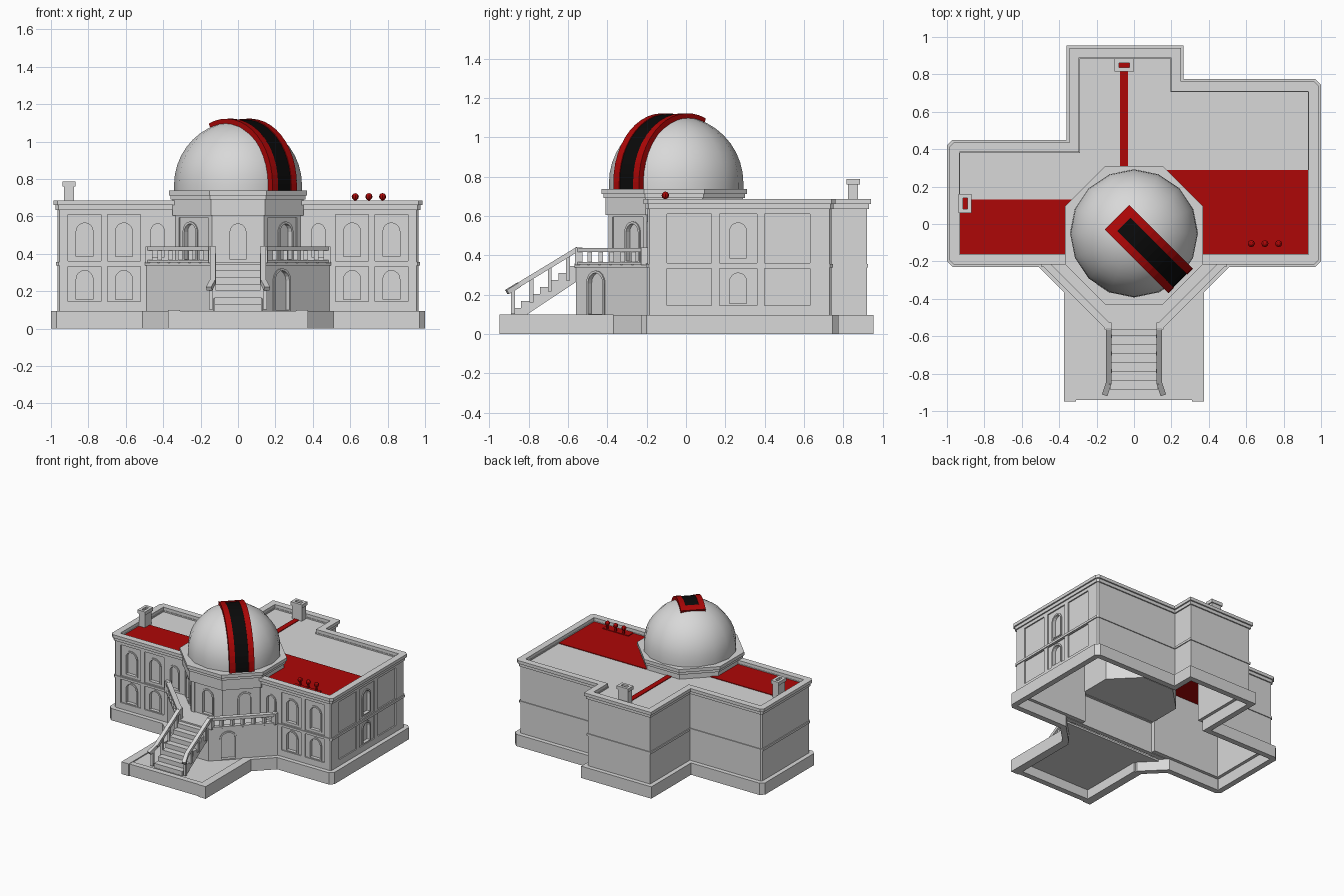
import bpy, bmesh, math
from mathutils import Matrix, Vector

cube = bpy.data.objects.get("Cube")
if cube:
    bpy.data.objects.remove(cube)


def material(name, rgb):
    m = bpy.data.materials.new(name)
    m.use_nodes = True
    m.diffuse_color = (*rgb, 1)
    m.node_tree.nodes["Principled BSDF"].inputs["Base Color"].default_value = (*rgb, 1)
    return m


STONE = material("pale stone", (0.69, 0.69, 0.69))
RED = material("roof red", (0.42, 0.002, 0.002))
BLACK = material("slit black", (0.003, 0.003, 0.003))


# ---- helpers ----
def prism(bm, pts, z0, z1, M=Matrix(), inner=None):
    """Extrude a counter-clockwise outline; with an inner outline it becomes a ring."""
    def loop(points, z):
        return [bm.verts.new(M @ Vector((x, y, z))) for x, y in points]
    n = len(pts)
    lo, hi = loop(pts, z0), loop(pts, z1)
    if inner:
        ilo, ihi = loop(inner, z0), loop(inner, z1)
    else:
        bm.faces.new(hi)
        bm.faces.new(lo[::-1])
    for i in range(n):
        j = (i + 1) % n
        bm.faces.new((lo[i], lo[j], hi[j], hi[i]))
        if inner:
            bm.faces.new((ilo[j], ilo[i], ihi[i], ihi[j]))
            bm.faces.new((hi[i], hi[j], ihi[j], ihi[i]))
            bm.faces.new((lo[j], lo[i], ilo[i], ilo[j]))


def rect(x0, x1, y0, y1):
    return [(x0, y0), (x1, y0), (x1, y1), (x0, y1)]


def box(bm, x0, x1, y0, y1, z0, z1):
    prism(bm, rect(x0, x1, y0, y1), z0, z1)


def beam(bm, p, q, w, h):
    p, q = Vector(p), Vector(q)
    d = (q - p).normalized()
    side = Vector((0, 0, 1)).cross(d).normalized()
    M = Matrix((d, side, d.cross(side))).transposed().to_4x4()
    M.translation = p
    prism(bm, rect(0, (q - p).length, -w / 2, w / 2), -h / 2, h / 2, M)


def inset(pts, d):
    out, n = [], len(pts)
    for i in range(n):
        a, b, c = (Vector(pts[k % n]) for k in (i - 1, i, i + 1))
        u, v = (b - a).normalized(), (c - b).normalized()
        nu, nv = Vector((-u.y, u.x)), Vector((-v.y, v.x))
        out.append(tuple(b + (nu + nv) * d / (1 + nu.dot(nv))))
    return out


def finish(bm, name, mat):
    bmesh.ops.recalc_face_normals(bm, faces=bm.faces)
    me = bpy.data.meshes.new(name)
    bm.to_mesh(me)
    bm.free()
    me.materials.append(mat)
    ob = bpy.data.objects.new(name, me)
    bpy.context.collection.objects.link(ob)
    return ob


def part(name, mat, *prisms):
    bm = bmesh.new()
    for args in prisms:
        prism(bm, *args)
    return finish(bm, name, mat)


def ring_part(name, outline, a, b, z0, z1):
    return part(name, STONE, (inset(outline, a), z0, z1, Matrix(), inset(outline, b)))


def cut(ob, cutter):
    mod = ob.modifiers.new("cut", 'BOOLEAN')
    mod.operation, mod.solver, mod.object = 'DIFFERENCE', 'EXACT', cutter
    dg = bpy.context.evaluated_depsgraph_get()
    me = bpy.data.meshes.new_from_object(ob.evaluated_get(dg))
    ob.modifiers.clear()
    ob.data = me


def facing(x, y, degrees):
    """Local x along the wall, local y up, local z outward."""
    a = math.radians(degrees)
    n = Vector((math.cos(a), math.sin(a), 0))
    M = Matrix((Vector((-n.y, n.x, 0)), Vector((0, 0, 1)), n)).transposed().to_4x4()
    M.translation = (x, y, 0)
    return M


def arch(w, z0, z1):
    r = w / 2
    top = [(r * math.cos(math.pi * i / 8), z1 - r + r * math.sin(math.pi * i / 8)) for i in range(9)]
    return [(-r, z0), (r, z0)] + top


def octagon(r):
    k = r / math.cos(math.pi / 8)
    return [(k * math.cos(math.pi * (i + .5) / 4), CY + k * math.sin(math.pi * (i + .5) / 4)) for i in range(8)]


# ---- outlines ----
CY, C = -0.06, 0.03
ALONG_X = facing(0, 0, 0)
LEFT = [(-1, 0.45 - C), (-1, -0.23 + C), (-1 + C, -0.23)]
RIGHT = [(1 - C, -0.23), (1, -0.23 + C), (1, 0.775 - C), (1 - C, 0.775)]
BACK = [(0.265, 0.775), (0.265, 0.955), (-0.36, 0.955), (-0.36, 0.45), (-1 + C, 0.45)]
PORCH = [(-0.51, -0.23), (-0.37, -0.37), (-0.37, -0.94), (0.37, -0.94), (0.37, -0.37), (0.51, -0.23)]
BUILDING = LEFT + RIGHT + BACK
TERRACE = [(-0.49, -0.2), (-0.13, -0.56), (0.13, -0.56), (0.49, -0.2)]

# ---- base, walls and mouldings ----
ring_part("plinth", LEFT + PORCH + RIGHT + BACK, 0, 0.045, 0, 0.095)
part("porch_floor", STONE, (inset(PORCH, 0.01), 0.075, 0.09))
part("porch_kerbs", STONE, *[(rect(x, x + 0.065, -0.948, -0.37), 0, 0.098) for x in (-0.375, 0.31)])
walls = ring_part("walls", BUILDING, 0.035, 0.07, 0.09, 0.66)
ring_part("string_course", BUILDING, 0.028, 0.05, 0.337, 0.355)
ring_part("frieze", BUILDING, 0.025, 0.05, 0.635, 0.66)
ring_part("parapet", BUILDING, 0.014, 0.066, 0.66, 0.685)
terrace = ring_part("terrace_walls", TERRACE, 0, 0.035, 0.09, 0.34)
part("terrace_deck", STONE, (inset(TERRACE, -0.006), 0.337, 0.357))
tower = part("tower", STONE, (octagon(0.335), 0.34, 0.61))
for i, (r, z0, z1) in enumerate([(0.35, 0.605, 0.695), (0.36, 0.69, 0.712), (0.37, 0.712, 0.738)]):
    part(f"tower_cornice_{i + 1}", STONE, (octagon(r), z0, z1))

# ---- recessed panels and arched windows ----
panels, holes, frames = bmesh.new(), bmesh.new(), bmesh.new()
ROWS = ((0.145, 0.333, 0.155, 0.31), (0.36, 0.61, 0.385, 0.565))


def window(M, w, z0, z1, face):
    prism(holes, arch(w, z0, z1), face - 0.02, face + 0.03, M)
    prism(frames, arch(w + 0.025, z0 - 0.008, z1 + 0.012), face - 0.003, face + 0.007, M, arch(w, z0, z1))


for p0, p1, z0, z1 in ROWS:
    for x in (-0.82, -0.61, 0.61, 0.82):
        M = facing(x, -0.195, -90)
        prism(panels, rect(-0.088, 0.088, p0, p1), -0.01, 0.03, M)
        window(M, 0.09, z0, z1, -0.01)
    for y, half in ((0.017, 0.113), (0.265, 0.095), (0.515, 0.115)):
        M = facing(0.965, y, 0)
        prism(panels, rect(-half, half, p0, p1), -0.01, 0.03, M)
        if half == 0.095:
            window(M, 0.085, z0, z1, -0.01)
for x in (-0.43, 0.43):
    window(facing(x, -0.195, -90), 0.07, 0.38, 0.56, 0)
for a, shift in ((-135, -0.03), (-90, 0), (-45, 0.03)):
    M = facing(0, CY, a)
    prism(panels, rect(-0.11, 0.11, 0.3, 0.595), 0.327, 0.36, M)
    window(M @ Matrix.Translation((shift, 0, 0)), 0.085, 0.37, 0.56, 0.327)
window(facing(0.233, -0.457, -45), 0.105, 0.1, 0.31, 0)

panel_cutter = finish(panels, "panel_cutter", STONE)
hole_cutter = finish(holes, "window_cutter", STONE)
passage_cutter = part("passage_cutter", STONE, (rect(-0.33, 0.33, -0.3, -0.1), 0.05, 0.6))
finish(frames, "window_frames", STONE)
for ob, cutters in ((walls, (passage_cutter, panel_cutter, hole_cutter)),
                    (tower, (panel_cutter, hole_cutter)), (terrace, (hole_cutter,))):
    for cutter in cutters:
        cut(ob, cutter)
for ob in (panel_cutter, hole_cutter, passage_cutter):
    bpy.data.objects.remove(ob)

# ---- roof ----
part("roof", STONE, (inset(BUILDING, 0.06), 0.635, 0.65))
part("red_roof_panels", RED, (rect(-0.933, -0.2, -0.163, 0.13), 0.63, 0.655),
     (rect(0.15, 0.933, -0.163, 0.29), 0.63, 0.655), (rect(-0.075, -0.033, 0.2, 0.84), 0.648, 0.655))
for i, (x, y, w, d) in enumerate([(-0.903, 0.11, 0.026, 0.043), (-0.052, 0.85, 0.043, 0.026)]):
    def around(g):
        return rect(x - w - g, x + w + g, y - d - g, y + d + g)
    part(f"chimney_{i + 1}", STONE, (around(0), 0.64, 0.765, Matrix(), around(-0.014)),
         (around(0.008), 0.76, 0.787, Matrix(), around(-0.014)))
    part(f"chimney_lining_{i + 1}", RED, (around(-0.012), 0.65, 0.76))

# ---- three roof vents ----
bm = bmesh.new()
box(bm, 0.58, 0.81, -0.163, -0.095, 0.65, 0.66)
for x in (0.627, 0.7, 0.773):
    box(bm, x - 0.006, x + 0.006, -0.111, -0.099, 0.65, 0.7)
    bmesh.ops.create_uvsphere(bm, u_segments=8, v_segments=6, radius=0.019,
                              matrix=Matrix.Translation((x, -0.105, 0.705)))
finish(bm, "roof_vents", RED)

# ---- dome and its slit ----
R, DY, DZ = 0.342, -0.05, 0.768
bm = bmesh.new()
prof = [bm.verts.new((R, DY, 0.735))]
prof += [bm.verts.new((R * math.cos(t), DY, DZ + R * math.sin(t))) for t in (math.pi * i / 20 for i in range(11))]
edges = [bm.edges.new(e) for e in zip(prof, prof[1:])]
bmesh.ops.spin(bm, geom=prof + edges, cent=(0, DY, 0), axis=(0, 0, 1), angle=2 * math.pi, steps=16)
bmesh.ops.remove_doubles(bm, verts=bm.verts, dist=0.0005)
dome = finish(bm, "dome", STONE)
bpy.context.view_layer.objects.active = dome
dome.select_set(True)
bpy.ops.object.shade_smooth_by_angle(angle=math.radians(40))


def band(r0, r1, start, end):
    def arc(r):
        pts = [math.radians(start + (end - start) * i / 14) for i in range(15)]
        foot = [(r, -0.035)] if start == 0 else []
        return foot + [(r * math.cos(t), r * math.sin(t)) for t in pts]
    return arc(r1) + arc(r0)[::-1]


SLIT = Matrix.Translation((0.002, -0.057, 0.772)) @ facing(0, 0, -135)
part("slit_frame", RED, (band(0.3, 0.35, 0, 112), 0.05, 0.092, SLIT),
     (band(0.3, 0.35, 0, 112), -0.092, -0.05, SLIT), (band(0.3, 0.35, 103, 112), -0.05, 0.05, SLIT))
part("slit", BLACK, (band(0.3, 0.346, 0, 104), -0.051, 0.051, SLIT))

# ---- front stairs ----
N, run, rise = 7, 0.048, 0.25 / 7
profile = [(-0.55, 0.27), (-0.55, 0.347)]
for i in range(N):
    profile += [(-0.6 - run * i, 0.345 - rise * i), (-0.6 - run * i, 0.345 - rise * (i + 1))]
profile += [(-0.83, 0.085)]
part("stairs", STONE, (profile, -0.125, 0.125, ALONG_X))

# ---- balustrades ----
bm = bmesh.new()
for s in (-1, 1):
    a, b = Vector((s * 0.475, -0.21, 0)), Vector((s * 0.14, -0.545, 0))
    for z, h in ((0.427, 0.022), (0.36, 0.012)):
        beam(bm, a + Vector((0, 0, z)), b + Vector((0, 0, z)), 0.038, h)
    for i in range(7):
        p = a.lerp(b, i / 6)
        w = 0.019 if i in (0, 6) else 0.012
        box(bm, p.x - w, p.x + w, p.y - w, p.y + w, 0.35, 0.44 if w > 0.015 else 0.42)
    top, low, end = (s * 0.135, -0.55, 0.432), (s * 0.135, -0.85, 0.25), (s * 0.155, -0.91, 0.213)
    beam(bm, top, low, 0.03, 0.024)
    beam(bm, low, end, 0.03, 0.024)
    for i in range(4):
        y = -0.6 - 0.093 * i
        z = 0.432 + (y + 0.55) * 0.607
        x = s * (0.127 if i < 3 else 0.145)
        box(bm, x - 0.01, x + 0.01, y - 0.01, y + 0.01, max(z - 0.13, 0.085), z)
finish(bm, "balustrades", STONE)
